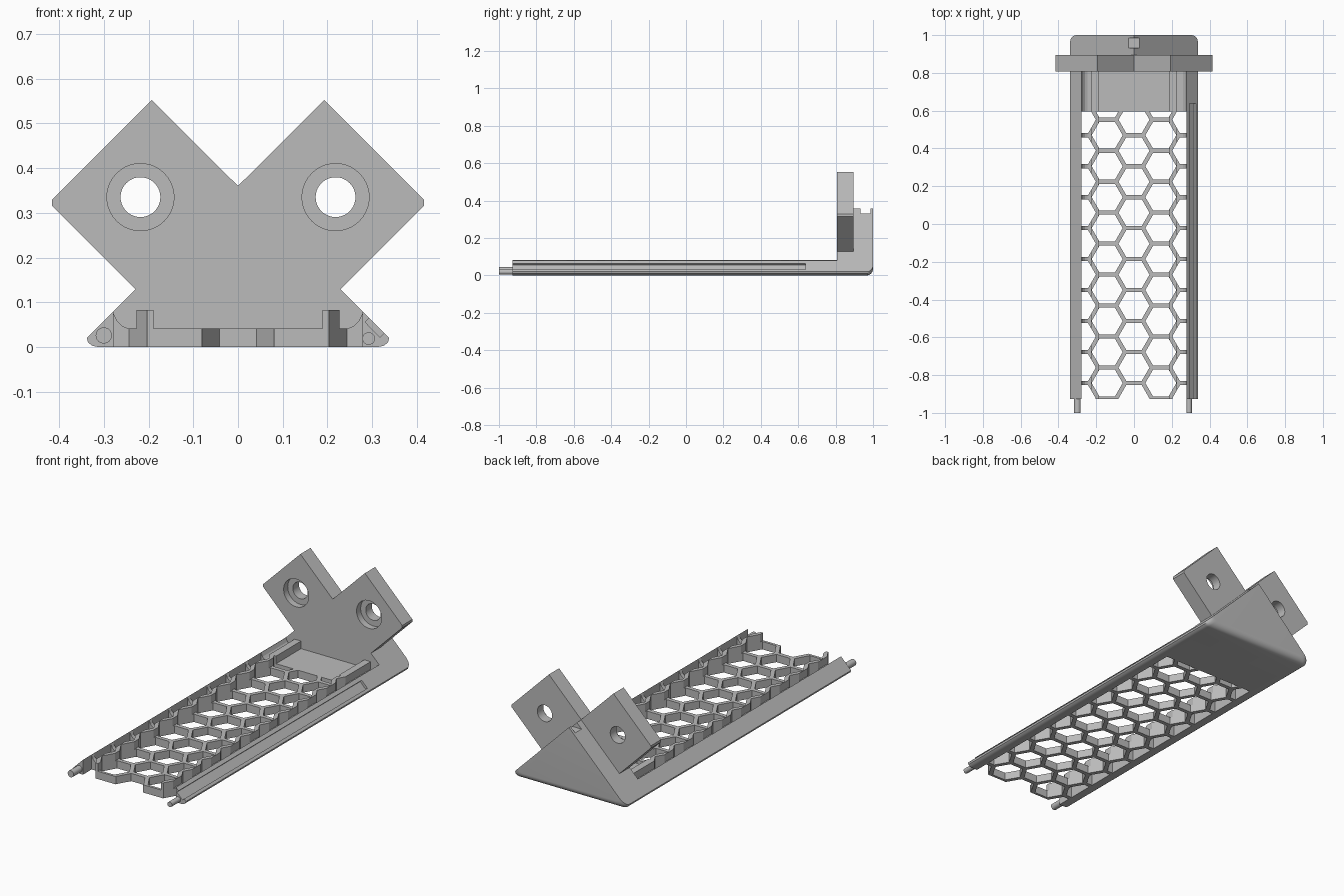
import bpy, bmesh, math
from mathutils import Matrix

cube = bpy.data.objects.get("Cube")
if cube:
    bpy.data.objects.remove(cube)

grey = bpy.data.materials.new("plain_grey")
grey.use_nodes = True
COLOUR = (0.5, 0.5, 0.5, 1)
grey.diffuse_color = COLOUR
grey.node_tree.nodes["Principled BSDF"].inputs["Base Color"].default_value = COLOUR

BACK, PLATE_FRONT, PLATE_BACK = 1.0, 0.808, 0.895
FRONT, DECK = -0.927, 0.595
INNER = 0.278


def finish(name, bm):
    bmesh.ops.recalc_face_normals(bm, faces=bm.faces[:])
    mesh = bpy.data.meshes.new(name)
    bm.to_mesh(mesh)
    bm.free()
    mesh.materials.append(grey)
    obj = bpy.data.objects.new(name, mesh)
    bpy.context.collection.objects.link(obj)
    return obj


def loft(name, rings):
    """Join equal-length rings of points and cap both ends."""
    bm = bmesh.new()
    loops = [[bm.verts.new(p) for p in ring] for ring in rings]
    for a, b in zip(loops, loops[1:]):
        for i in range(len(a)):
            j = (i + 1) % len(a)
            bm.faces.new((a[i], a[j], b[j], b[i]))
    bm.faces.new(loops[0])
    bm.faces.new(loops[-1])
    return finish(name, bm)


def extrude(name, profile, y0, y1):
    return loft(name, [[(x, y, z) for x, z in profile] for y in (y0, y1)])


def rod(name, x, z, radius, y0, y1):
    bm = bmesh.new()
    place = Matrix.Translation((x, (y0 + y1) / 2, z)) @ Matrix.Rotation(math.pi / 2, 4, 'X')
    bmesh.ops.create_cone(bm, cap_ends=True, segments=40, radius1=radius,
                          radius2=radius, depth=y1 - y0, matrix=place)
    return finish(name, bm)


def cut(obj, cutter):
    cutter.hide_render = True
    mod = obj.modifiers.new("cut", 'BOOLEAN')
    mod.operation = 'DIFFERENCE'
    mod.solver = 'EXACT'
    mod.object = cutter
    bpy.context.view_layer.objects.active = obj
    bpy.ops.object.modifier_apply(modifier=mod.name)
    bpy.data.objects.remove(cutter)


def smooth(obj):
    bpy.ops.object.select_all(action='DESELECT')
    obj.select_set(True)
    bpy.context.view_layer.objects.active = obj
    bpy.ops.object.shade_smooth_by_angle(angle=math.radians(30))


def mirrored(half):
    """Close a half outline, listed from the centre out, across x = 0."""
    return half + [(-x, z) for x, z in reversed(half) if x > 0]


# Rounded lower corner shared by rails, plate and end block
corner = [(0.338, 0.02), (0.335, 0.01), (0.326, 0.003), (0.312, 0)]

# Side rails, the left one with a long slot in its sloping face
rail = [(INNER, 0), (INNER, 0.08)] + corner
slotted = [(INNER, 0), (INNER, 0.08), (0.293, 0.065), (0.284, 0.056),
           (0.317, 0.022), (0.327, 0.031)] + corner
smooth(extrude("right_rail", [(-x, z) for x, z in rail], FRONT, PLATE_FRONT))
smooth(extrude("left_rail_slotted", slotted, FRONT, 0.638))
smooth(extrude("left_rail_end", rail, 0.638, PLATE_FRONT))

# Pins at the front of the rails
smooth(rod("right_pin", -0.3, 0.026, 0.018, -1, FRONT + 0.02))
smooth(rod("left_pin", 0.292, 0.019, 0.014, -1, FRONT + 0.02))

# Floor section: thin middle, two raised ribs, curved rise to the rails
floor = [(0.189, 0.042), (0.189, 0.083), (0.227, 0.083), (0.227, 0.042), (0.247, 0.042),
         (0.259, 0.047), (0.27, 0.058), (INNER, 0.075), (INNER, 0)]
floor = mirrored(floor)
extrude("solid_deck", floor, DECK, PLATE_FRONT)
grid = extrude("honeycomb_floor", floor, FRONT, DECK)

# Honeycomb openings
PITCH, GAP = 0.164, 0.022
radius = (PITCH - GAP) / math.sqrt(3)
bm = bmesh.new()
for col in range(-2, 3):
    for row in range(10):
        y = 0.552 + (PITCH / 2 if col % 2 else 0) - PITCH * row
        place = Matrix.Translation((col * PITCH * math.sqrt(3) / 2, y, 0.05))
        place = place @ Matrix.Rotation(math.pi / 2, 4, 'Z')
        bmesh.ops.create_cone(bm, cap_ends=True, segments=6, radius1=radius,
                              radius2=radius, depth=0.3, matrix=place)
# Turn the hexagons so that two sides lie along x
first = bm.verts[:][0].co
centre = (-2 * PITCH * math.sqrt(3) / 2, 0.552)
angle = math.atan2(first.y - centre[1], first.x - centre[0])
if abs(math.sin(3 * angle)) > 0.5:
    for start in range(0, len(bm.verts), 12):
        group = bm.verts[:][start:start + 12]
        mid = sum((v.co for v in group), first * 0) / 12
        bmesh.ops.rotate(bm, verts=group, cent=mid,
                         matrix=Matrix.Rotation(math.pi / 6, 3, 'Z'))
cut(grid, finish("hexagon_cutter", bm))

# Upright plate with two square ears
outline = [(0, 0.36), (0.193, 0.552), (0.416, 0.329), (0.416, 0.316), (0.229, 0.129)]
plate = extrude("mounting_plate", mirrored(outline + corner), PLATE_FRONT, PLATE_BACK)
for side in (-1, 1):
    cut(plate, rod("hole_cutter", side * 0.218, 0.335, 0.0445, 0.7, 1.1))
    cut(plate, rod("recess_cutter", side * 0.218, 0.335, 0.075, 0.7, PLATE_FRONT + 0.035))
smooth(plate)

# Triangular end block, rounded along its lower back edge
ROUND = 0.035
rings = []
for step in range(-1, 9):
    a = max(step, 0) / 8 * math.pi / 2
    d = ROUND * (1 - math.cos(a))
    y = PLATE_BACK if step < 0 else BACK - ROUND + ROUND * math.sin(a)
    section = mirrored([(0, 0.358)] + [(x - d, z + d) for x, z in corner])
    rings.append([(x, y, z) for x, z in section])
block = loft("end_block", rings)

# Notch in the ridge of the end block
notch = [(-0.1, 0.33), (0.1, 0.33), (0.1, 0.45), (-0.1, 0.45)]
cut(block, extrude("notch_cutter", notch, 0.932, 0.986))
smooth(block)
